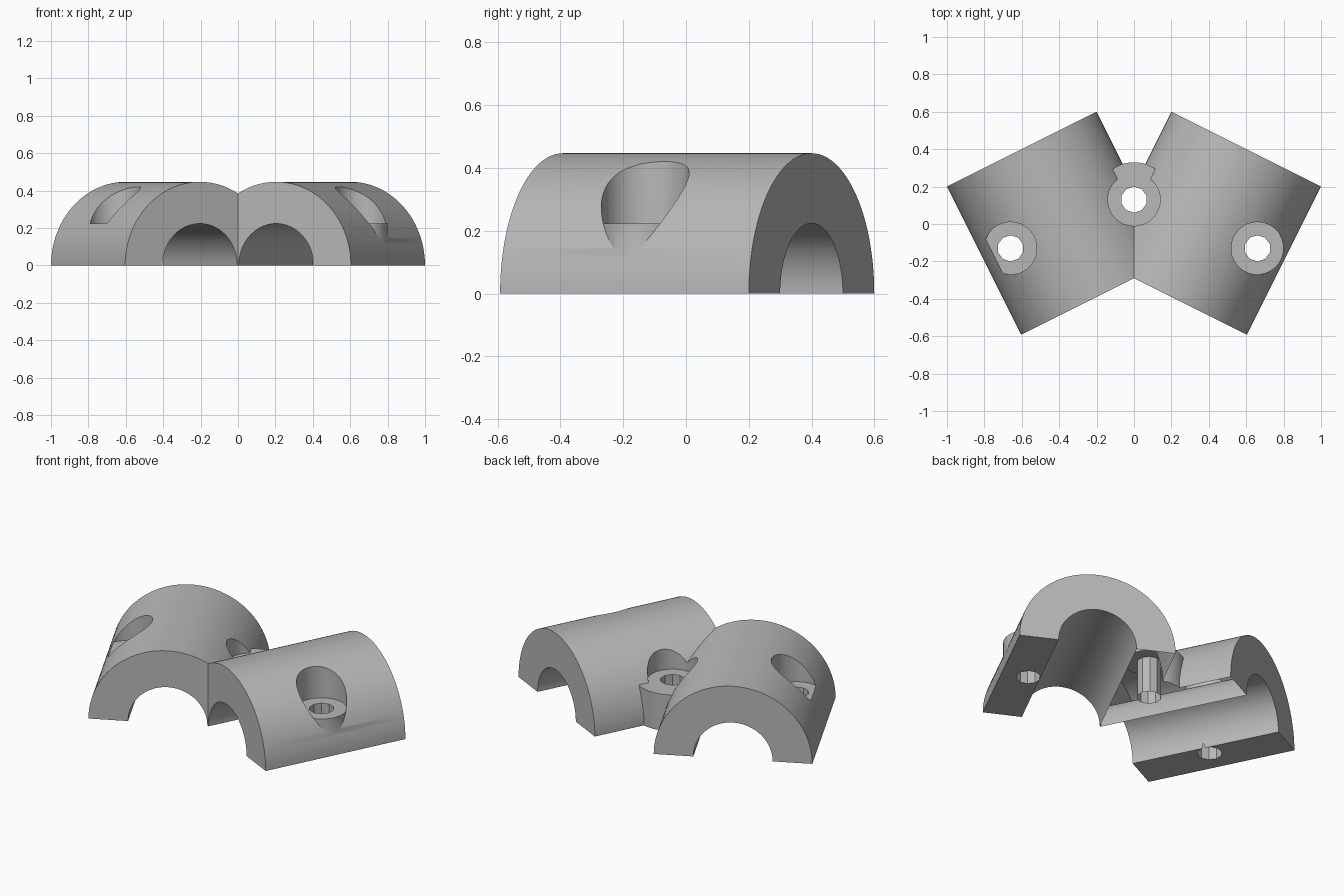
import bpy, math
from mathutils import Vector

if "Cube" in bpy.data.objects:
    bpy.data.objects.remove(bpy.data.objects["Cube"])

R, BORE = 0.447, 0.2236          # saddle outer and inner radius
LEDGE = 0.2236                   # height of the screw seats
LENGTH = 0.886
TILT = math.atan2(1, 2)          # splay of each saddle from the y axis
BACK = Vector((0.6, 0.4, 0))     # axis point on the back end face
AXIS = Vector((math.sin(TILT), math.cos(TILT), 0))
SCREWS = [(-0.66, -0.13), (0, 0.13), (0.66, -0.13)]

grey = bpy.data.materials.new("grey")
grey.diffuse_color = (0.48, 0.48, 0.48, 1)
grey.use_nodes = True
grey.node_tree.nodes["Principled BSDF"].inputs["Base Color"].default_value = grey.diffuse_color


def cylinder(name, radius, length, centre, rotation=(0, 0, 0), sides=96):
    bpy.ops.mesh.primitive_cylinder_add(vertices=sides, radius=radius, depth=length,
                                        location=centre, rotation=rotation)
    ob = bpy.context.object
    ob.name = name
    return ob


def lying(name, radius, extra, side):
    """Cylinder along one saddle axis, lengthened by extra at both ends."""
    c = BACK - AXIS * LENGTH / 2
    return cylinder(name, radius, LENGTH + 2 * extra, (side * c.x, c.y, 0),
                    (math.pi / 2, 0, -side * TILT))


def upright(name, radius, z0, z1, xy, sides=64):
    return cylinder(name, radius, z1 - z0, (xy[0], xy[1], (z0 + z1) / 2), sides=sides)


def combine(target, tool, operation):
    bpy.context.view_layer.objects.active = target
    m = target.modifiers.new("join", 'BOOLEAN')
    m.operation, m.solver, m.object = operation, 'EXACT', tool
    bpy.ops.object.modifier_apply(modifier=m.name)
    bpy.data.objects.remove(tool, do_unlink=True)


# Two splayed saddles joined at the middle
bracket = lying("double_pipe_clamp", R, 0, 1)
combine(bracket, lying("left_saddle", R, 0, -1), 'UNION')

# Screw pockets cut down to the seats
for xy in SCREWS:
    combine(bracket, upright("pocket", 0.14, LEDGE, 1, xy), 'DIFFERENCE')

# Screw bosses, with a wider one filling the notch
for xy, radius in zip(SCREWS, (0.14, 0.2, 0.14)):
    combine(bracket, upright("boss", radius, -0.2, LEDGE, xy), 'UNION')

# Pipe bores
for side in (1, -1):
    combine(bracket, lying("bore", BORE, 0.05, side), 'DIFFERENCE')

# Screw holes
for xy in SCREWS:
    combine(bracket, upright("screw_hole", 0.07, -0.6, 0.6, xy, 10), 'DIFFERENCE')

# Flat underside
bpy.ops.mesh.primitive_cube_add(size=4, location=(0, 0, -2))
combine(bracket, bpy.context.object, 'DIFFERENCE')

bracket.data.materials.clear()
bracket.data.materials.append(grey)
for p in bracket.data.polygons:
    p.material_index = 0
bpy.ops.object.select_all(action='DESELECT')
bracket.select_set(True)
bpy.context.view_layer.objects.active = bracket
bpy.ops.object.shade_smooth_by_angle(angle=math.radians(25))
